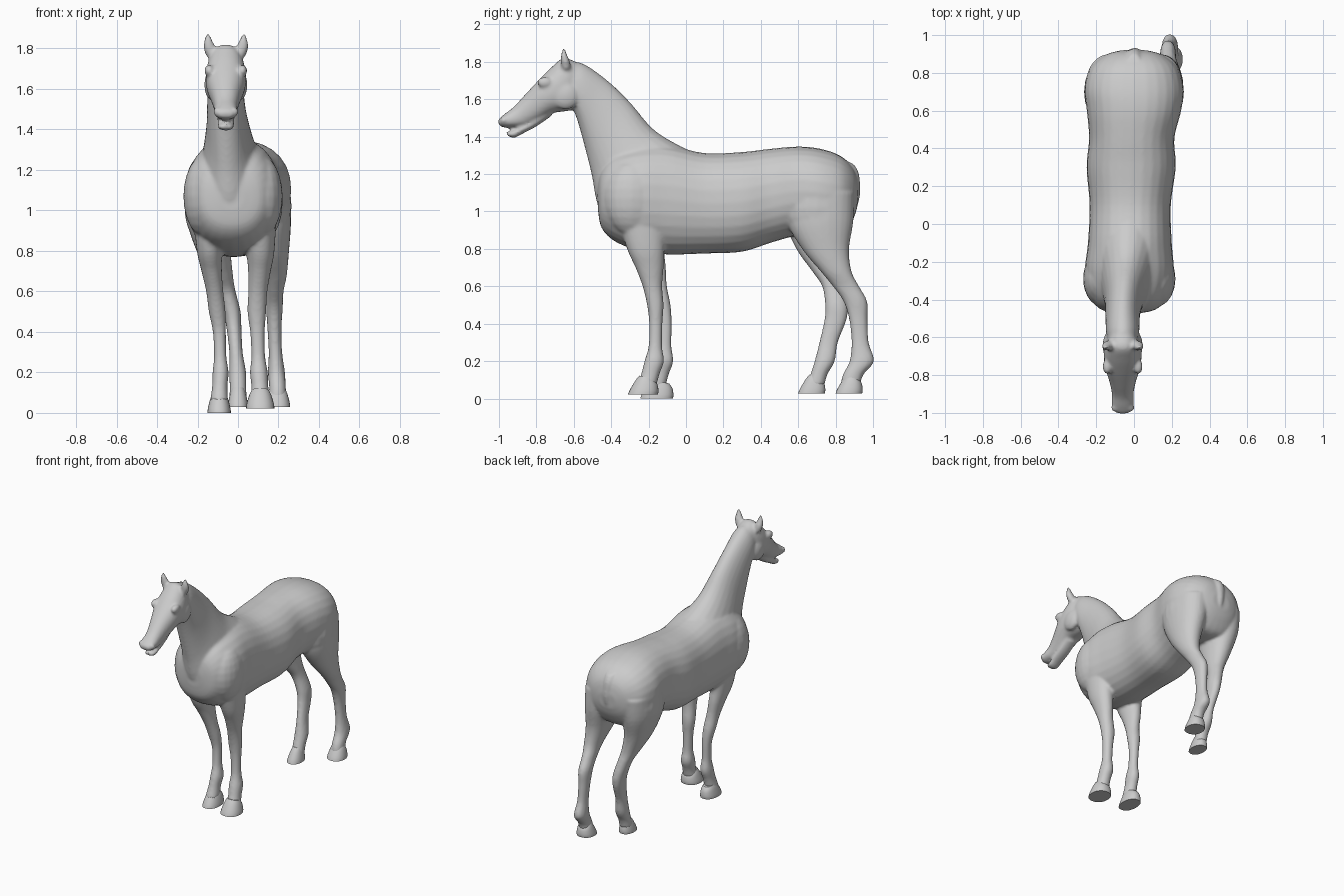
import bpy, bmesh, math
from mathutils import Matrix


def spline(rows, steps=5):
    """Catmull-Rom interpolation through rows of numbers."""
    out = []
    for i in range(len(rows) - 1):
        p0, p1, p2 = rows[max(i - 1, 0)], rows[i], rows[i + 1]
        p3 = rows[min(i + 2, len(rows) - 1)]
        for k in range(steps):
            t = k / steps
            out.append([0.5 * (2 * b + (c - a) * t + (2 * a - 5 * b + 4 * c - d) * t * t
                        + (3 * b - a - 3 * c + d) * t ** 3)
                        for a, b, c, d in zip(p0, p1, p2, p3)])
    return out + [list(rows[-1])]


def loft(bm, rows, power=1.0, sides=28, steps=5):
    """Tube through rows (y1, z1, y2, z2, x, half_width): two outline points seen from the side."""
    rings = []
    for y1, z1, y2, z2, x, w in spline(rows, steps):
        ring = []
        for k in range(sides):
            a = 2 * math.pi * k / sides
            c, s = (math.copysign(abs(v) ** power, v) for v in (math.cos(a), math.sin(a)))
            ring.append(bm.verts.new((x + w * s, (y1 + y2) / 2 + c * (y1 - y2) / 2,
                                      (z1 + z2) / 2 + c * (z1 - z2) / 2)))
        rings.append(ring)
    faces = [bm.faces.new((a[k], a[(k + 1) % sides], b[(k + 1) % sides], b[k]))
             for a, b in zip(rings, rings[1:]) for k in range(sides)]
    faces += [bm.faces.new(rings[0][::-1]), bm.faces.new(rings[-1])]
    bmesh.ops.recalc_face_normals(bm, faces=faces)


def blob(bm, loc, size):
    """Ellipsoid muscle or bone bump."""
    bmesh.ops.create_uvsphere(bm, u_segments=20, v_segments=12, radius=1,
                              matrix=Matrix.Translation(loc) @ Matrix.Diagonal((*size, 1)))


def finish(bm, name):
    mesh = bpy.data.meshes.new(name)
    bm.to_mesh(mesh)
    bm.free()
    ob = bpy.data.objects.new(name, mesh)
    bpy.context.collection.objects.link(ob)
    return ob


def leg(bm, rows):
    """Rows (z, front_y, back_y, x, half_width) from body to pastern."""
    loft(bm, [(f, z, b, z, x, w) for z, f, b, x, w in rows], 0.95)


HX = -0.06  # the head and neck sit slightly off centre
skin = bmesh.new()

# trunk from chest to rump
loft(skin, [
    (-.475, 1.13, -.47, 1.0, -.03, .06), (-.45, 1.23, -.45, .91, -.03, .15),
    (-.38, 1.31, -.38, .84, -.028, .205), (-.25, 1.35, -.25, .79, -.025, .235),
    (-.1, 1.355, -.1, .77, -.022, .222), (.1, 1.312, .1, .775, -.02, .215),
    (.3, 1.318, .3, .785, -.015, .236), (.45, 1.335, .46, .835, -.012, .226),
    (.6, 1.347, .6, .87, 0, .25), (.72, 1.335, .72, .86, 0, .262),
    (.83, 1.295, .83, .87, 0, .23), (.9, 1.22, .89, .95, 0, .15),
    (.922, 1.13, .915, 1.02, 0, .07)], 0.88)

# neck
loft(skin, [
    (-.64, 1.80, -.62, 1.58, HX, .075), (-.55, 1.79, -.585, 1.5, HX, .088),
    (-.42, 1.70, -.545, 1.36, HX, .092), (-.3, 1.585, -.505, 1.2, -.052, .105),
    (-.18, 1.445, -.465, 1.02, -.04, .14), (-.05, 1.36, -.36, .92, -.03, .18),
    (.06, 1.31, -.2, .92, -.02, .15)])

# head and upper muzzle
loft(skin, [
    (-.59, 1.80, -.585, 1.62, HX, .07), (-.655, 1.82, -.6, 1.55, HX, .09),
    (-.72, 1.77, -.65, 1.535, HX, .1), (-.79, 1.70, -.715, 1.525, HX, .094),
    (-.86, 1.625, -.79, 1.485, HX, .072), (-.92, 1.56, -.86, 1.455, HX, .058),
    (-.965, 1.525, -.925, 1.45, HX, .058), (-.995, 1.5, -.975, 1.45, HX, .048),
    (-1.006, 1.485, -.998, 1.46, HX, .028)], 0.9)

# lower jaw and lip
loft(skin, [
    (-.75, 1.55, -.72, 1.51, HX, .045), (-.83, 1.49, -.8, 1.455, HX, .045),
    (-.9, 1.45, -.875, 1.415, HX, .042), (-.94, 1.43, -.915, 1.395, HX, .04),
    (-.965, 1.425, -.95, 1.4, HX, .026)])

# ears, cheeks, brows, nostrils, shoulders, thighs
for s in (-1, 1):
    loft(skin, [(-.665, 1.76, -.615, 1.76, HX + s * .07, .026),
                (-.67, 1.80, -.62, 1.80, HX + s * .08, .03),
                (-.668, 1.835, -.635, 1.835, HX + s * .086, .022),
                (-.66, 1.872, -.648, 1.872, HX + s * .09, .008)])
    blob(skin, (HX + s * .07, -.645, 1.62), (.036, .075, .075))
    blob(skin, (HX + s * .082, -.755, 1.69), (.024, .04, .03))
    blob(skin, (HX + s * .04, -.972, 1.487), (.022, .022, .024))
    blob(skin, (-.025 + s * .14, -.29, 1.07), (.105, .15, .2))
    blob(skin, (s * .15, .7, 1.02), (.115, .18, .2))

# docked tail
loft(skin, [(.84, 1.28, .9, 1.25, .0, .03), (.87, 1.2, .925, 1.2, .0, .035),
            (.88, 1.1, .932, 1.1, .005, .03), (.88, 1.03, .918, 1.03, .005, .015)])

# front legs: z, front_y, back_y, half_width, x of the two legs
FRONT = [(.98, -.37, -.1, .09, .1, -.14), (.8, -.315, -.115, .07, .11, -.14),
         (.7, -.27, -.12, .056, .106, -.13), (.6, -.232, -.127, .047, .098, -.115),
         (.5, -.208, -.12, .046, .093, -.103), (.4, -.197, -.126, .036, .096, -.092),
         (.28, -.2, -.128, .034, .1, -.088), (.2, -.222, -.118, .044, .103, -.086),
         (.13, -.24, -.142, .042, .108, -.09), (.06, -.265, -.16, .05, .11, -.093)]
leg(skin, [(z, f, b, xl, w) for z, f, b, w, xl, xr in FRONT])
for_back = lambda z: .05 * min(1, max(0, (.8 - z) / .4))
leg(skin, [(z, f + for_back(z), b + for_back(z), xr, w * .9) for z, f, b, w, xl, xr in FRONT])

# hind legs
leg(skin, [(1.1, .56, .9, .13, .125), (.95, .54, .895, .15, .112), (.8, .62, .872, .17, .082),
           (.68, .72, .885, .185, .056), (.6, .785, .925, .182, .043),
           (.52, .842, .968, .18, .041), (.42, .873, .97, .18, .035),
           (.3, .885, .977, .185, .033), (.2, .875, 1.005, .19, .042),
           (.13, .84, .95, .195, .041), (.07, .825, .93, .195, .045)])
leg(skin, [(1.1, .56, .9, -.13, .125), (.95, .53, .88, -.14, .112), (.8, .59, .84, -.12, .085),
           (.68, .675, .83, -.085, .06), (.6, .728, .845, -.058, .046),
           (.5, .744, .865, -.03, .043), (.42, .74, .858, -.02, .037),
           (.3, .713, .812, -.01, .033), (.2, .688, .795, -.002, .042),
           (.13, .665, .757, 0, .041), (.07, .645, .74, 0, .043)])

# fuse the skin into one smooth surface
body = finish(skin, "horse_body")
fuse = body.modifiers.new("fuse", 'REMESH')
fuse.mode = 'VOXEL'
fuse.voxel_size = 0.0095
fuse.use_smooth_shade = True
relax = body.modifiers.new("relax", 'SMOOTH')
relax.factor = 0.5
relax.iterations = 5

# hooves: front_y, back_y, sole z, x, half_width
HOOVES = {"front_hoof_a": (-.31, -.15, .022, .11, .07),
          "front_hoof_b": (-.245, -.07, 0, -.093, .058),
          "hind_hoof_a": (.8, .942, .028, .195, .063),
          "hind_hoof_b": (.6, .742, .028, 0, .05)}
for name, (f, b, z, x, w) in HOOVES.items():
    bm = bmesh.new()
    loft(bm, [(f, z, b, z, x, w), (f + .01, z + .025, b + .003, z + .02, x, w * .96),
              (f + .04, z + .075, b - .003, z + .055, x, w * .78),
              (f + .06, z + .1, b - .02, z + .08, x, w * .6)], 0.9, steps=3)
    hoof = finish(bm, name)
    bpy.ops.object.select_all(action='DESELECT')
    hoof.select_set(True)
    bpy.context.view_layer.objects.active = hoof
    bpy.ops.object.shade_smooth_by_angle(angle=math.radians(40))
